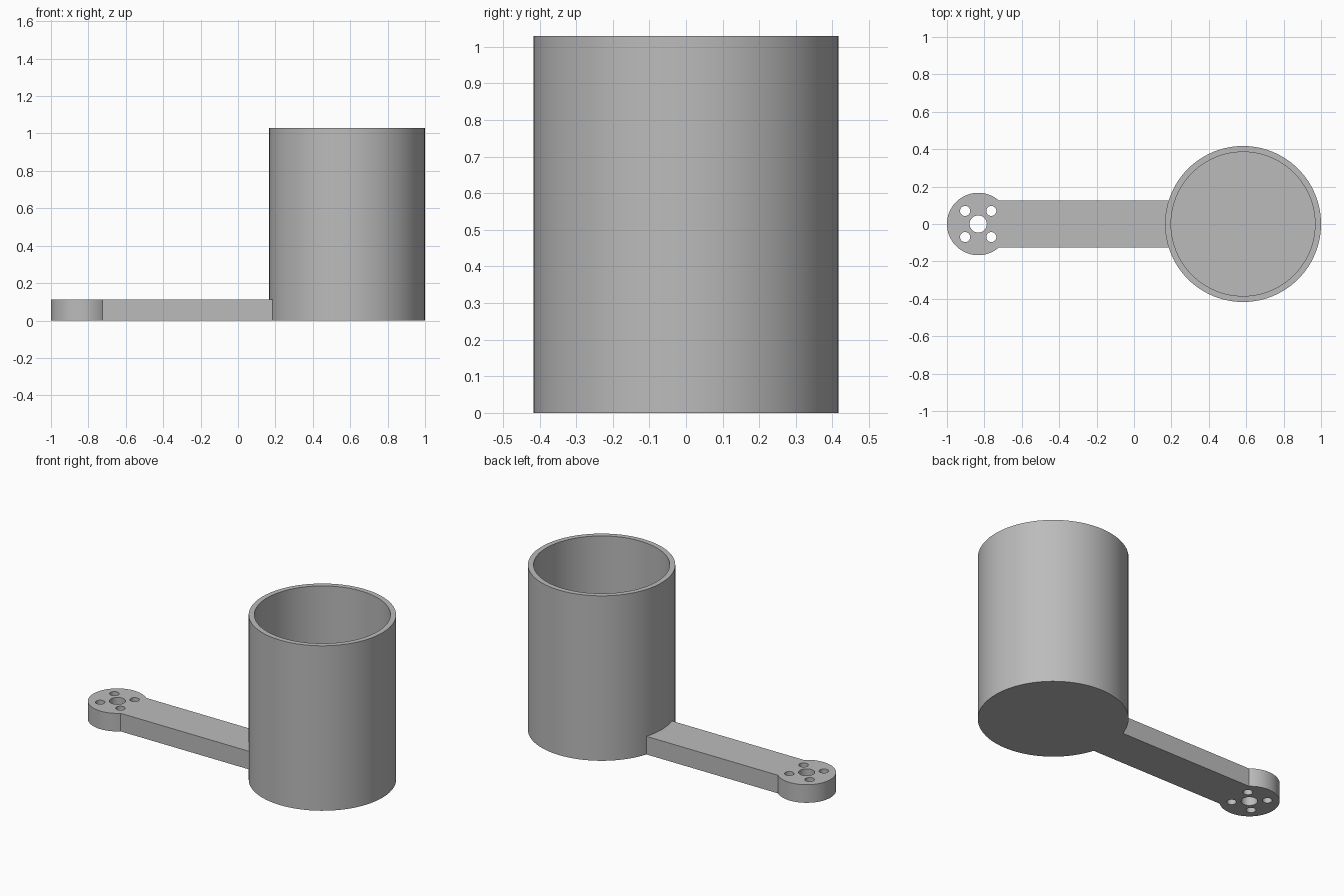
import bpy, bmesh
from math import pi, sin, cos, asin
from mathutils import Vector

cube = bpy.data.objects.get("Cube")
if cube:
    bpy.data.objects.remove(cube, do_unlink=True)

GREY = (0.5, 0.5, 0.5, 1)
mat = bpy.data.materials.new("plain grey")
mat.use_nodes = True
mat.diffuse_color = GREY
mat.node_tree.nodes["Principled BSDF"].inputs["Base Color"].default_value = GREY

CUP_X, CUP_R, CUP_H, WALL = 0.583, 0.417, 1.03, 0.032
HEAD_X, HEAD_R = -0.833, 0.167
ARM_W, ARM_H = 0.126, 0.113   # half width, thickness


def arc(cx, cy, r, start, end, steps):
    return [Vector((cx + r * cos(a), cy + r * sin(a), 0))
            for a in (start + (end - start) * i / steps for i in range(steps + 1))]


def finish(bm, name):
    bmesh.ops.recalc_face_normals(bm, faces=bm.faces)
    mesh = bpy.data.meshes.new(name)
    bm.to_mesh(mesh)
    bm.free()
    obj = bpy.data.objects.new(name, mesh)
    bpy.context.collection.objects.link(obj)
    mesh.materials.append(mat)
    bpy.ops.object.select_all(action='DESELECT')
    obj.select_set(True)
    bpy.context.view_layer.objects.active = obj
    bpy.ops.object.shade_smooth_by_angle(angle=pi / 6)


# Cup: stacked rings, capped underneath and on the inner floor
bm = bmesh.new()
rings = []
for r, z in [(CUP_R, 0), (CUP_R, CUP_H), (CUP_R - WALL, CUP_H), (CUP_R - WALL, WALL)]:
    points = arc(CUP_X, 0, r, 0, 2 * pi, 96)[:-1]
    rings.append([bm.verts.new(p + Vector((0, 0, z))) for p in points])
for low, high in zip(rings, rings[1:]):
    for i in range(len(low)):
        j = (i + 1) % len(low)
        bm.faces.new((low[i], low[j], high[j], high[i]))
bm.faces.new(rings[0])
bm.faces.new(rings[-1])
finish(bm, "cup")

# Mounting arm: round head and straight bar, with five holes through the head
bm = bmesh.new()
head = asin(ARM_W / HEAD_R)
end_r = CUP_R - 0.002
end = asin(ARM_W / end_r)
outline = arc(HEAD_X, 0, HEAD_R, head, 2 * pi - head, 48)
outline += arc(CUP_X, 0, end_r, pi + end, pi - end, 10)
loops = [outline, arc(HEAD_X, 0, 0.046, 0, 2 * pi, 32)[:-1]]
for sx in (-1, 1):
    for sy in (-1, 1):
        loops.append(arc(HEAD_X + sx * 0.07, sy * 0.07, 0.027, 0, 2 * pi, 24)[:-1])
edges = []
for loop in loops:
    verts = [bm.verts.new(p) for p in loop]
    edges += [bm.edges.new((verts[i - 1], verts[i])) for i in range(len(verts))]
bmesh.ops.triangle_fill(bm, edges=edges, use_beauty=True, normal=(0, 0, 1))
extruded = bmesh.ops.extrude_face_region(bm, geom=bm.faces[:], use_keep_orig=True)
top = [v for v in extruded["geom"] if isinstance(v, bmesh.types.BMVert)]
bmesh.ops.translate(bm, verts=top, vec=(0, 0, ARM_H))
finish(bm, "mounting_arm")
